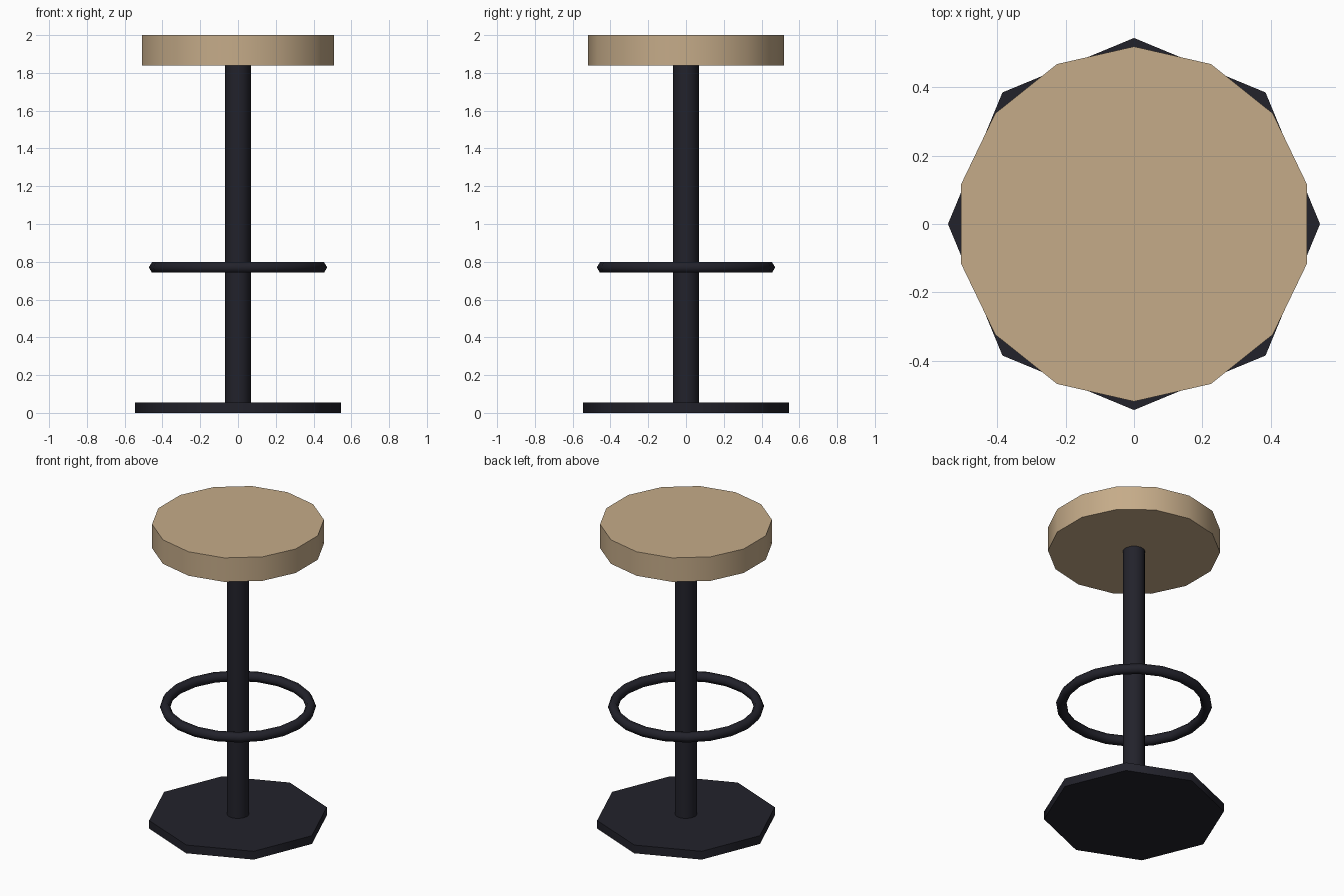
import bpy, math

if "Cube" in bpy.data.objects:
    bpy.data.objects.remove(bpy.data.objects["Cube"])


def material(name, rgb):
    m = bpy.data.materials.new(name)
    m.diffuse_color = (*rgb, 1)
    m.use_nodes = True
    m.node_tree.nodes["Principled BSDF"].inputs["Base Color"].default_value = m.diffuse_color
    return m


wood = material("light wood", (0.56, 0.41, 0.25))
metal = material("dark metal", (0.016, 0.016, 0.024))


def finish(name, mat, angle):
    ob = bpy.context.object
    ob.name = name
    ob.data.materials.append(mat)
    bpy.ops.object.shade_smooth_by_angle(angle=math.radians(angle))
    return ob


def disc(name, sides, radius, z0, z1, mat):
    # Upright prism with a corner on the y axis
    bpy.ops.mesh.primitive_cylinder_add(vertices=sides, radius=radius, depth=z1 - z0,
                                        location=(0, 0, (z0 + z1) / 2))
    return finish(name, mat, 50)


# Floor plate, column and round seat
disc("base", 8, 0.545, 0, 0.055, metal)
disc("column", 12, 0.068, 0.055, 1.84, metal)
disc("seat", 14, 0.52, 1.84, 2.0, wood)

# Foot ring with a six-sided section
bpy.ops.mesh.primitive_torus_add(major_segments=20, minor_segments=6, major_radius=0.44,
                                 minor_radius=0.032, location=(0, 0, 0.77))
finish("foot_ring", metal, 65)
